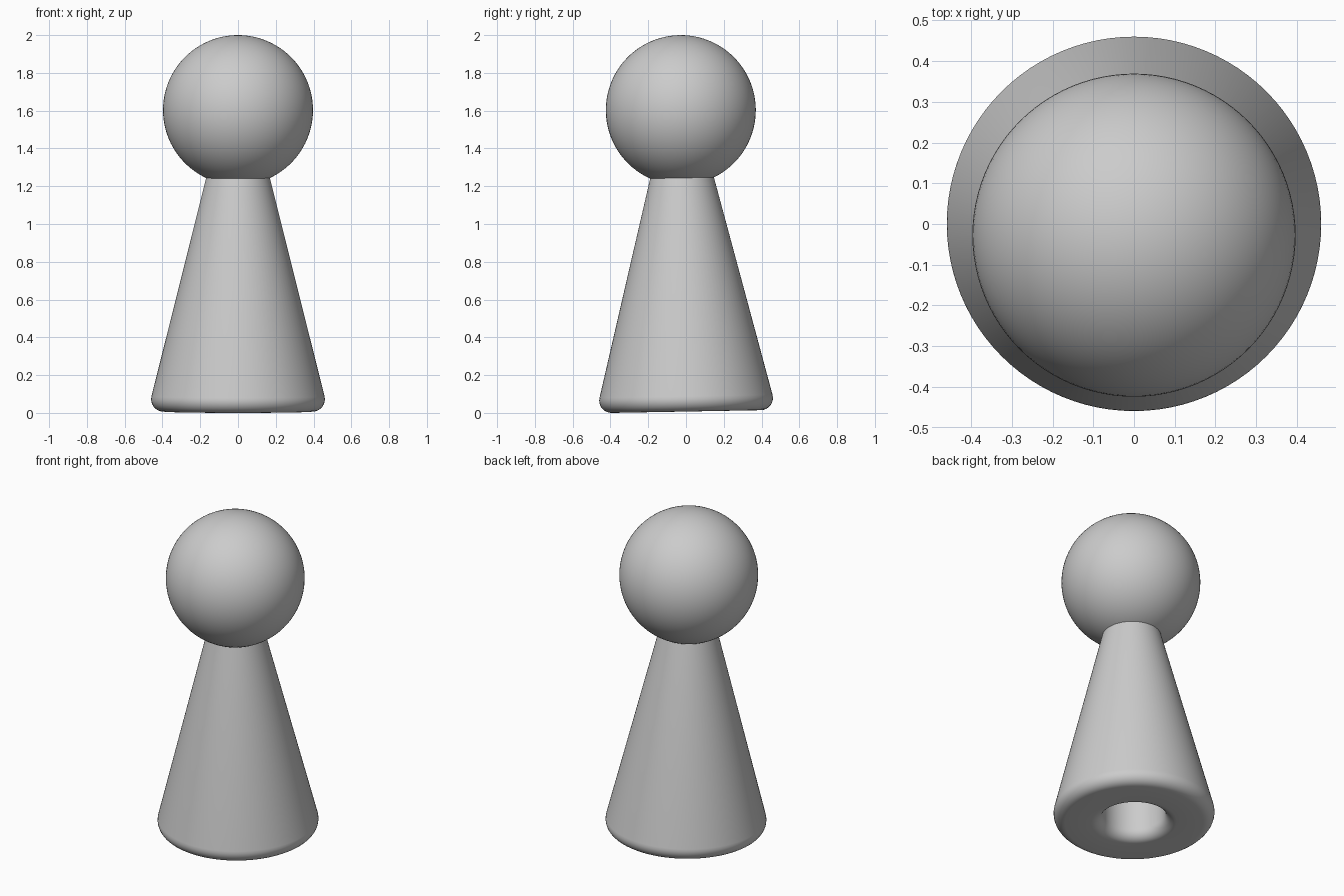
import bpy
import bmesh
import math
from mathutils import Matrix

cube = bpy.data.objects.get("Cube")
if cube:
    bpy.data.objects.remove(cube, do_unlink=True)

SEGMENTS = 96
TILT = math.radians(1.04)
FLAT_RADIUS = 0.395

# Single plain grey material
grey = bpy.data.materials.new("plain grey")
grey.use_nodes = True
colour = (0.6, 0.6, 0.6, 1)
grey.diffuse_color = colour
grey.node_tree.nodes["Principled BSDF"].inputs["Base Color"].default_value = colour

# The whole piece leans slightly forward, resting on its front edge
lean = Matrix.Translation((0, 0.0015, FLAT_RADIUS * math.sin(TILT))) @ Matrix.Rotation(TILT, 4, "X")


def arc(cx, cz, radius, start, end, steps=8):
    """Points of a circular fillet in the (radius, height) plane."""
    angles = [math.radians(start + (end - start) * i / steps) for i in range(steps + 1)]
    return [(cx + radius * math.cos(a), cz + radius * math.sin(a)) for a in angles]


def finish(name, bm, angle):
    bmesh.ops.recalc_face_normals(bm, faces=bm.faces)
    mesh = bpy.data.meshes.new(name)
    bm.to_mesh(mesh)
    bm.free()
    mesh.materials.append(grey)
    obj = bpy.data.objects.new(name, mesh)
    bpy.context.collection.objects.link(obj)
    obj.matrix_world = lean
    bpy.ops.object.select_all(action="DESELECT")
    obj.select_set(True)
    bpy.context.view_layer.objects.active = obj
    bpy.ops.object.shade_smooth_by_angle(angle=math.radians(angle))
    return obj


# Conical body: neck, rounded foot, flat underside, rounded lip and blind bore
profile = [(0, 1.26), (0.163, 1.26)]
profile += arc(FLAT_RADIUS, 0.065, 0.065, 14, -90)
profile += arc(0.245, 0.065, 0.065, 270, 180)
profile += [(0.18, 0.8), (0, 0.8)]

bm = bmesh.new()
verts = [bm.verts.new((r, 0, z)) for r, z in profile]
edges = [bm.edges.new(pair) for pair in zip(verts, verts[1:])]
bmesh.ops.spin(bm, geom=verts + edges, cent=(0, 0, 0), axis=(0, 0, 1),
               angle=math.tau, steps=SEGMENTS, use_duplicate=False)
bmesh.ops.remove_doubles(bm, verts=bm.verts, dist=0.0001)
finish("conical_body", bm, 35)

# Round head
bm = bmesh.new()
bmesh.ops.create_uvsphere(bm, u_segments=SEGMENTS, v_segments=48, radius=0.397,
                          matrix=Matrix.Translation((0, 0, 1.596)))
finish("round_head", bm, 60)
